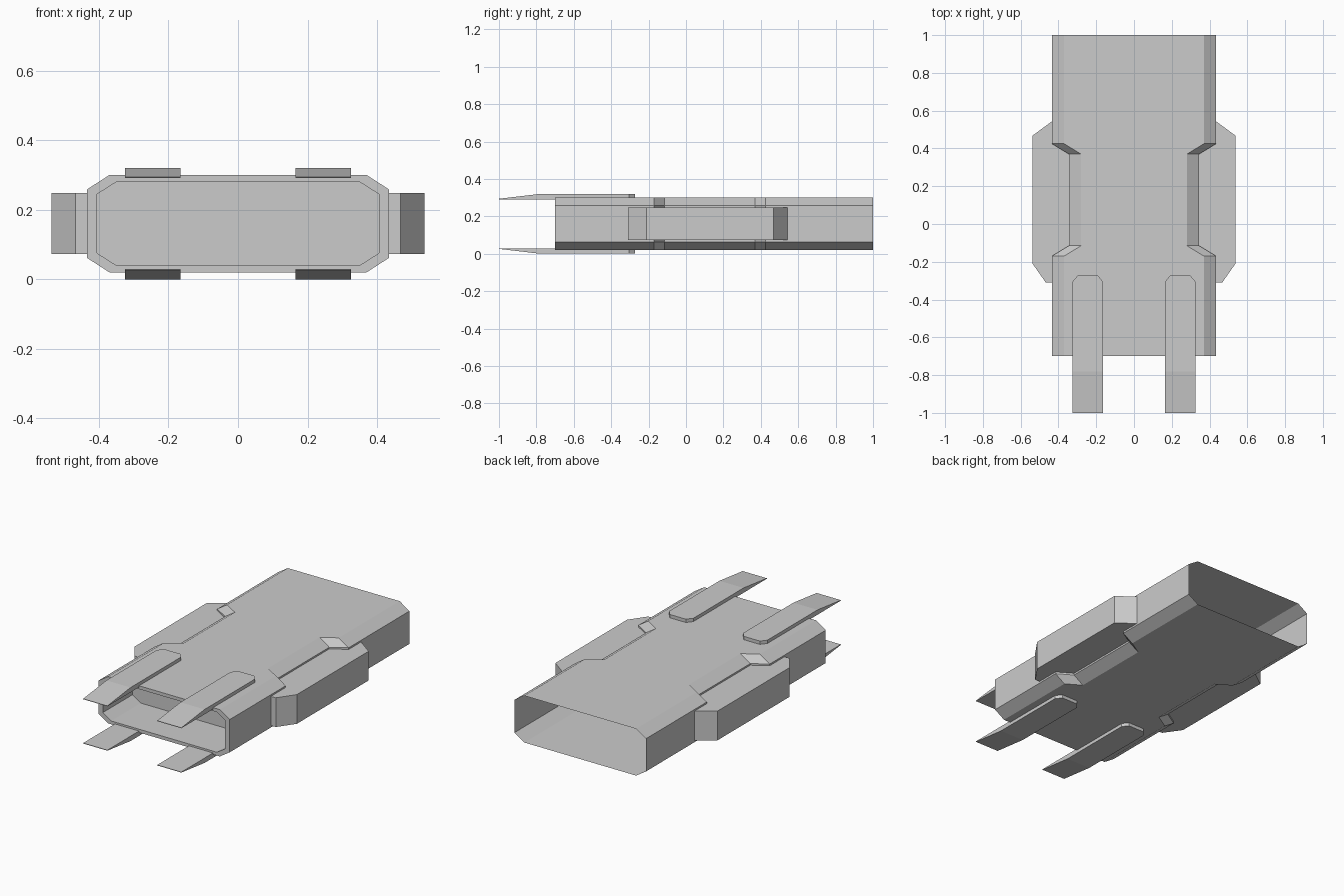
import bpy, bmesh

if "Cube" in bpy.data.objects:
    bpy.data.objects.remove(bpy.data.objects["Cube"])

MID_Z = 0.16  # height of the horizontal symmetry plane


def finish(name, bm):
    bmesh.ops.recalc_face_normals(bm, faces=bm.faces)
    mesh = bpy.data.meshes.new(name)
    bm.to_mesh(mesh)
    bm.free()
    obj = bpy.data.objects.new(name, mesh)
    bpy.context.collection.objects.link(obj)
    return obj


def octagon(bm, y, half_w, half_h, cut_x, cut_z):
    a, b = half_w - cut_x, half_h - cut_z
    pts = [(half_w, -b), (half_w, b), (a, half_h), (-a, half_h),
           (-half_w, b), (-half_w, -b), (-a, -half_h), (a, -half_h)]
    return [bm.verts.new((x, y, MID_Z + z)) for x, z in pts]


def bridge(bm, r0, r1):
    n = len(r0)
    for i in range(n):
        j = (i + 1) % n
        bm.faces.new((r0[i], r0[j], r1[j], r1[i]))


def prism(name, outline, to_low, to_high):
    """Closed solid between two mapped copies of an outline."""
    bm = bmesh.new()
    low = [bm.verts.new(to_low(*p)) for p in outline]
    high = [bm.verts.new(to_high(*p)) for p in outline]
    bm.faces.new(low)
    bm.faces.new(high)
    bridge(bm, low, high)
    return finish(name, bm)


# Body: thin octagonal shell, waisted at the sides, open at the back,
# with a rim and a capped recess at the front
bm = bmesh.new()
rings = [octagon(bm, -0.42, 0.405, 0.12, 0.055, 0.035),
         octagon(bm, -0.70, 0.405, 0.12, 0.055, 0.035)]
for y, half_w in [(-0.70, 0.435), (-0.17, 0.435), (-0.115, 0.345),
                  (0.37, 0.345), (0.425, 0.435), (1.0, 0.435)]:
    rings.append(octagon(bm, y, half_w, 0.14, 0.065, 0.042))
bm.faces.new(rings[0])
for r0, r1 in zip(rings, rings[1:]):
    bridge(bm, r0, r1)
finish("body_shell", bm)

# Side pods filling the waist
pod = [(0.34, -0.31), (0.467, -0.31), (0.537, -0.21),
       (0.537, 0.468), (0.435, 0.543), (0.34, 0.543)]
for side, s in (("right", 1), ("left", -1)):
    prism(f"side_pod_{side}", pod,
          lambda x, y: (s * x, y, 0.073),
          lambda x, y: (s * x, y, 0.248))

# Prongs: flat bars with clipped rear corners and tapered front tips
prong = [(0.165, -1.0), (0.325, -1.0), (0.325, -0.78), (0.325, -0.305),
         (0.298, -0.272), (0.192, -0.272), (0.165, -0.305), (0.165, -0.78)]
for side, s in (("right", 1), ("left", -1)):
    for level, t in (("upper", 1), ("lower", -1)):
        bm = bmesh.new()
        inner = [bm.verts.new((s * x, y, MID_Z + t * 0.131)) for x, y in prong]
        outer = [bm.verts.new((s * x, y, MID_Z + t * (0.134 if y < -0.9 else 0.16)))
                 for x, y in prong]
        bm.faces.new(inner)
        # flat bar top and sloping tip
        bm.faces.new(outer[2:])
        bm.faces.new((outer[0], outer[1], outer[2], outer[7]))
        bridge(bm, inner, outer)
        finish(f"{level}_prong_{side}", bm)
